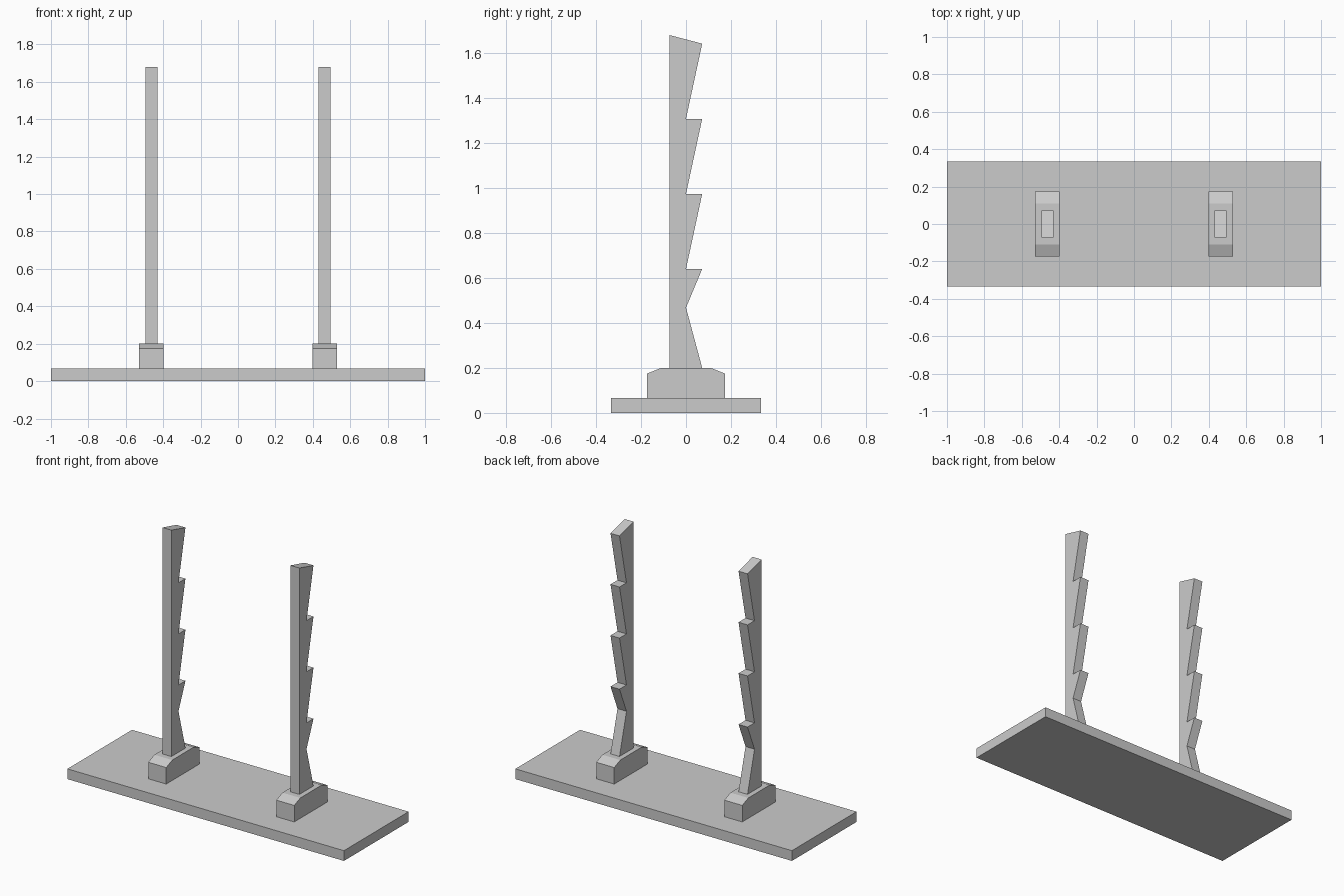
import bpy, bmesh

if "Cube" in bpy.data.objects:
    bpy.data.objects.remove(bpy.data.objects["Cube"])


def prism(name, profile, x_center, width):
    """Extrude a (y, z) profile along x, centred on x_center."""
    bm = bmesh.new()
    verts = [bm.verts.new((x_center - width / 2, y, z)) for y, z in profile]
    face = bm.faces.new(verts)
    ext = bmesh.ops.extrude_face_region(bm, geom=[face])
    moved = [v for v in ext["geom"] if isinstance(v, bmesh.types.BMVert)]
    bmesh.ops.translate(bm, verts=moved, vec=(width, 0, 0))
    bmesh.ops.recalc_face_normals(bm, faces=bm.faces)
    mesh = bpy.data.meshes.new(name)
    bm.to_mesh(mesh)
    bm.free()
    obj = bpy.data.objects.new(name, mesh)
    bpy.context.collection.objects.link(obj)
    return obj


BASE_TOP, FOOT_TOP = 0.067, 0.2
BACK, FRONT = 0.072, -0.073

# Base board
prism("base_board", [(-0.334, 0), (0.334, 0), (0.334, BASE_TOP), (-0.334, BASE_TOP)], 0, 2.0)

# Foot block with chamfered top edges
foot = [(-0.173, BASE_TOP), (0.173, BASE_TOP), (0.173, 0.175),
        (0.11, FOOT_TOP), (-0.11, FOOT_TOP), (-0.173, 0.175)]

# Toothed post: flared bottom, three flat ledges, sloped top
post = [(FRONT, FOOT_TOP), (BACK, FOOT_TOP), (0, 0.468)]
for z in (0.64, 0.974, 1.308):
    post += [(BACK, z), (0, z)]
post += [(BACK, 1.642), (FRONT, 1.68)]

# Left and right stands
for side, x in (("left", -0.463), ("right", 0.463)):
    prism(side + "_foot", foot, x, 0.13)
    prism(side + "_post", post, x, 0.065)
